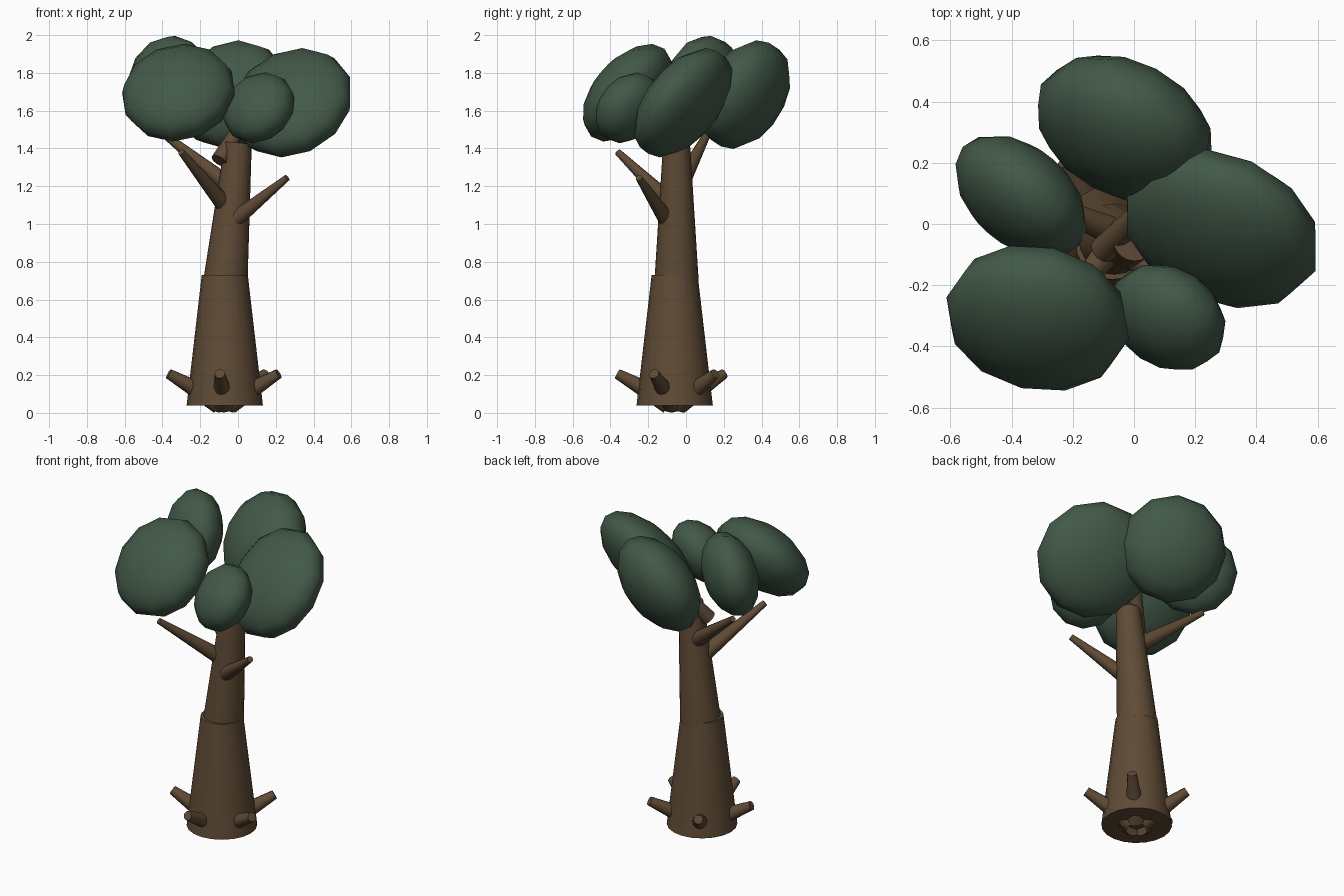
import bpy, math
from mathutils import Vector

if "Cube" in bpy.data.objects:
    bpy.data.objects.remove(bpy.data.objects["Cube"])


def material(name, color):
    m = bpy.data.materials.new(name)
    m.diffuse_color = (*color, 1)
    m.use_nodes = True
    m.node_tree.nodes["Principled BSDF"].inputs["Base Color"].default_value = m.diffuse_color
    return m


bark = material("bark", (0.115, 0.07, 0.036))
foliage = material("foliage", (0.055, 0.10, 0.065))


def finish(name, mat):
    ob = bpy.context.object
    ob.name = name
    ob.data.materials.append(mat)
    bpy.ops.object.shade_smooth_by_angle(angle=math.radians(50))
    return ob


def limb(name, start, end, r1, r2, sides=12):
    """Tapered round limb between two points."""
    a, b = Vector(start), Vector(end)
    d = b - a
    bpy.ops.mesh.primitive_cone_add(
        vertices=sides, radius1=r1, radius2=r2, depth=d.length,
        location=(a + b) / 2, rotation=d.to_track_quat('Z', 'Y').to_euler())
    return finish(name, bark)


def leaf_clump(name, center, normal, radius, half_thickness):
    """Flattened ball whose thin axis points along the normal."""
    bpy.ops.mesh.primitive_uv_sphere_add(
        segments=12, ring_count=8, location=center,
        rotation=Vector(normal).to_track_quat('Z', 'Y').to_euler())
    bpy.context.object.scale = (radius, radius, half_thickness)
    return finish(name, foliage)


# Trunk: straight base, leaning middle, short offset top
limb("trunk_lower", (-0.07, -0.06, 0.04), (-0.07, -0.06, 0.73), 0.202, 0.122, 20)
limb("trunk_upper", (-0.066, -0.05, 0.70), (0.002, -0.05, 1.43), 0.117, 0.071, 20)
limb("trunk_top", (-0.10, -0.085, 1.335), (0.085, 0.10, 1.63), 0.045, 0.032, 12)

# Five root stubs spread round the base
for i, angle in enumerate((-95, -21, 45, 121, 193)):
    out = Vector((math.cos(math.radians(angle)), math.sin(math.radians(angle)), 0))
    base = Vector((-0.07, -0.06, 0))
    limb(f"root_{i + 1}", base + out * 0.03 + Vector((0, 0, 0.055)),
         base + out * 0.305 + Vector((0, 0, 0.207)), 0.061, 0.027)

# Side branches
limb("branch_right", (-0.02, -0.10, 1.02), (0.26, -0.25, 1.245), 0.045, 0.018)
limb("branch_front_left", (-0.07, -0.07, 1.10), (-0.30, -0.36, 1.38), 0.047, 0.018)
limb("branch_back_left", (-0.03, -0.04, 1.19), (-0.41, 0.12, 1.49), 0.05, 0.018)

# Foliage clumps, all tilted a similar way
leaf_clump("foliage_back", (-0.03, 0.312, 1.685), (-0.41, -0.78, 0.46), 0.31, 0.19)
leaf_clump("foliage_right", (0.285, -0.015, 1.642), (-0.33, -0.73, 0.60), 0.338, 0.172)
leaf_clump("foliage_front_left", (-0.315, -0.308, 1.695), (-0.17, -0.74, 0.65), 0.306, 0.175)
leaf_clump("foliage_front_small", (0.110, -0.305, 1.615), (-0.47, -0.69, 0.54), 0.204, 0.14)
leaf_clump("foliage_left", (-0.37, 0.09, 1.752), (-0.63, -0.74, 0.22), 0.25, 0.155)
